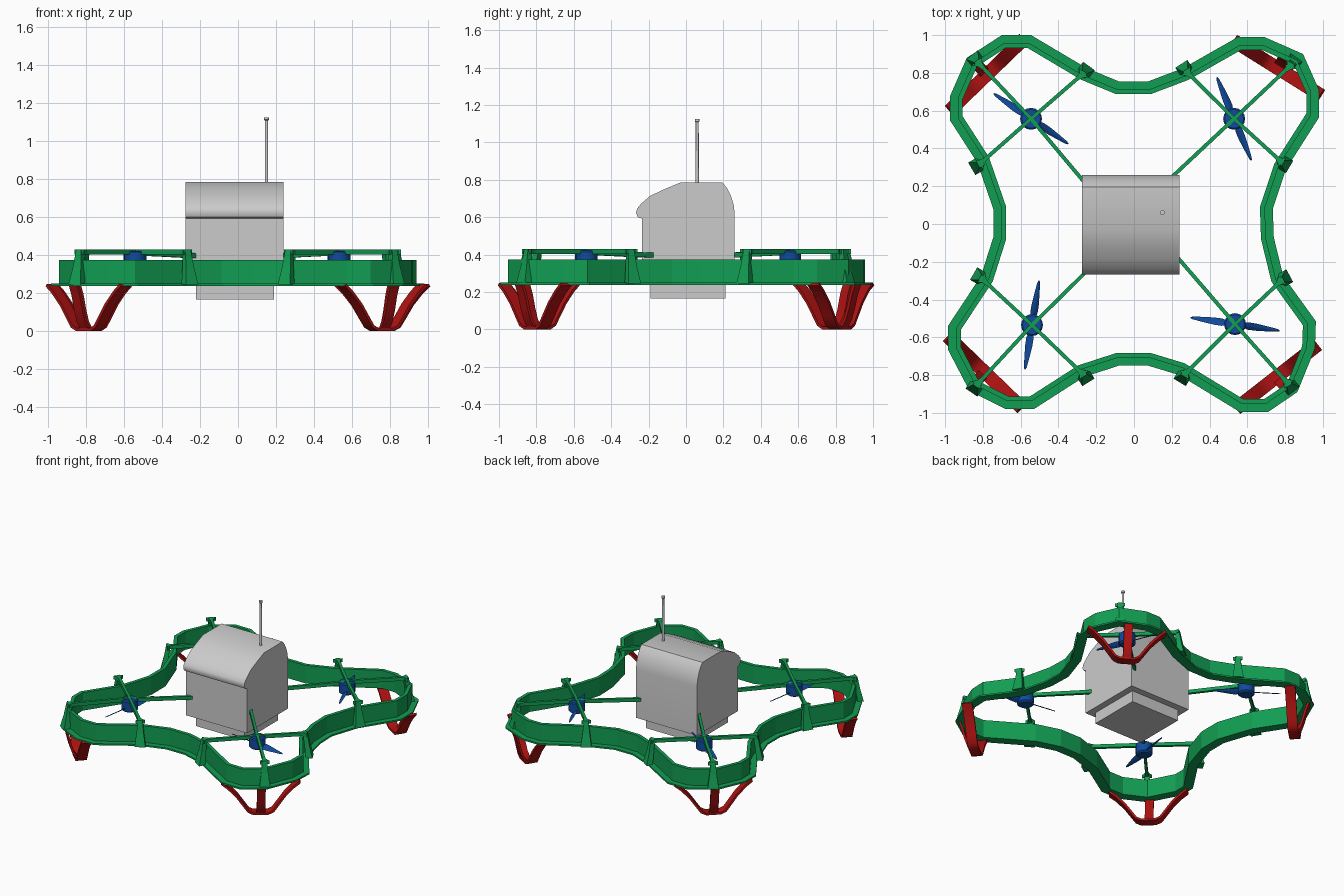
import bpy, bmesh, math
from mathutils import Vector

if "Cube" in bpy.data.objects:
    bpy.data.objects.remove(bpy.data.objects["Cube"])


def material(name, rgb):
    m = bpy.data.materials.new(name)
    m.diffuse_color = (*rgb, 1)
    m.use_nodes = True
    m.node_tree.nodes["Principled BSDF"].inputs["Base Color"].default_value = m.diffuse_color
    return m


GREEN = material("green", (0.006, 0.34, 0.085))
RED = material("red", (0.42, 0.006, 0.006))
BLUE = material("blue", (0.005, 0.07, 0.34))
GREY = material("light grey", (0.60, 0.60, 0.60))


def loft(name, sections, mat, closed=False, smooth=None):
    """Skin a row of equal-sized cross-sections; cap the ends unless closed."""
    bm = bmesh.new()
    rows = [[bm.verts.new(p) for p in s] for s in sections]
    n = len(rows[0])
    for i in range(len(rows) if closed else len(rows) - 1):
        a, b = rows[i], rows[(i + 1) % len(rows)]
        for j in range(n):
            k = (j + 1) % n
            bm.faces.new((a[j], a[k], b[k], b[j]))
    if not closed:
        bm.faces.new(rows[0])
        bm.faces.new(rows[-1])
    bmesh.ops.recalc_face_normals(bm, faces=bm.faces)
    me = bpy.data.meshes.new(name)
    bm.to_mesh(me)
    bm.free()
    ob = bpy.data.objects.new(name, me)
    bpy.context.collection.objects.link(ob)
    me.materials.append(mat)
    if smooth:
        bpy.ops.object.select_all(action='DESELECT')
        ob.select_set(True)
        bpy.context.view_layer.objects.active = ob
        bpy.ops.object.shade_smooth_by_angle(angle=math.radians(smooth))
    return ob


def lathe(name, x, y, profile, mat, n=16):
    """Turned part from (radius, z) pairs."""
    loft(name, [[(x + r * math.cos(2 * math.pi * i / n), y + r * math.sin(2 * math.pi * i / n), z)
                 for i in range(n)] for r, z in profile], mat, smooth=35)


def box_section(c, side, half_w, half_h):
    """Upright rectangle around a point."""
    up = Vector((0, 0, half_h))
    s = side * half_w
    return [c - s - up, c + s - up, c + s + up, c - s + up]


# Guard ring: L-shaped section swept along the clockwise outline
OUTLINE = [Vector(p) for p in (
    (-.70, 1.0), (-.545, 1.0), (-.25, .825), (-.08, .755), (.075, .755), (.26, .825),
    (.55, .99), (.69, .99), (.895, .90), (.98, .71), (.98, .565), (.805, .29),
    (.735, .08), (.74, -.07), (.79, -.275), (.963, -.515), (.958, -.66), (.865, -.89),
    (.71, -.995), (.56, -.995), (.24, -.80), (.075, -.75), (-.08, -.75), (-.265, -.81),
    (-.53, -.98), (-.68, -.98), (-.87, -.885), (-.985, -.665), (-.985, -.54), (-.81, -.275),
    (-.745, -.07), (-.745, .08), (-.83, .325), (-.975, .55), (-.975, .675), (-.885, .88))]
L_SECTION = ((0, .238), (0, .25), (.042, .25), (.042, .375), (.068, .375), (.068, .238))
N = len(OUTLINE)


def inward(i):
    d = (OUTLINE[(i + 1) % N] - OUTLINE[i % N]).normalized()
    return Vector((d.y, -d.x))


ring = []
for i, p in enumerate(OUTLINE):
    a, b = inward(i - 1), inward(i)
    miter = (a + b) / (1 + a.dot(b))
    ring.append([(*(p + miter * o), z) for o, z in L_SECTION])
loft("guard_ring", ring, GREEN, closed=True)


def ring_normal(p):
    i = min(range(N), key=lambda k: ((OUTLINE[k] + OUTLINE[(k + 1) % N]) / 2 - p).length)
    return -inward(i)


def bracket(p, out):
    """Tapered block that clips a strut onto the ring."""
    side = Vector((-out.y, out.x))

    def quad(d0, d1, w, z):
        return [(*(p + out * d + side * s), z) for d, s in ((d0, -w), (d1, -w), (d1, w), (d0, w))]
    loft("ring_bracket", [quad(0, .045, .038, .245), quad(-.012, .022, .025, .34),
                          quad(-.025, .006, .016, .43)], GREEN)


def strut(a, b, za, zb, flare):
    d = (b - a).normalized()
    side = Vector((-d.y, d.x, 0))
    stops = ((0, .010), (.88, .010), (.95, .016), (1, .034)) if flare else ((0, .010), (1, .010))
    loft("strut", [box_section(Vector((*a.lerp(b, t), za + (zb - za) * t)), side, w, .013)
                   for t, w in stops], GREEN)


def propeller(hub, angle):
    """Two pitched, tapering blades."""
    for turn in (0, math.pi):
        c, s = math.cos(angle + turn), math.sin(angle + turn)
        along, across = Vector((c, s, 0)), Vector((-s, c, 0))
        rows = []
        for r, w, pitch in ((.03, .012, 40), (.07, .024, 36), (.11, .022, 30),
                            (.17, .015, 24), (.225, .008, 18), (.238, .003, 16)):
            q = math.radians(pitch)
            chord = across * math.cos(q) + Vector((0, 0, math.sin(q)))
            thick = along.cross(chord) * .003
            m = Vector((*hub, .36)) + along * r
            rows.append([m - chord * w, m - thick, m + chord * w, m + thick])
        loft("propeller_blade", rows, BLUE)


def leg(centre, angle):
    """Curved hoop with a third strap reaching out to the ring corner."""
    n = Vector((math.cos(angle), math.sin(angle), 0))
    t = Vector((-n.y, n.x, 0))
    c = Vector((*centre, 0))
    half = ((.27, .242), (.225, .205), (.165, .14), (.12, .075), (.085, .025), (.05, .008))

    def strap(name, path, run, side, w):
        rows = []
        for i, (d, z) in enumerate(path):
            d0, z0 = path[max(i - 1, 0)]
            d1, z1 = path[min(i + 1, len(path) - 1)]
            tan = (run * (d1 - d0) + Vector((0, 0, z1 - z0))).normalized()
            th = tan.cross(side) * .008
            m = c + run * d + Vector((0, 0, z))
            rows.append([m - side * w - th, m + side * w - th, m + side * w + th, m - side * w + th])
        loft(name, rows, RED, smooth=30)
    strap("leg_hoop", [(-d, z) for d, z in half] + list(half[::-1]), t, n, .036)
    strap("leg_outer_strap", [(-.02, .008), (.02, .012), (.045, .05), (.065, .11),
                              (.085, .19), (.105, .242)], n, t, .03)


# Corner units: motor, three ring struts, body strut, propeller angle, leg centre, leg angle
CORNERS = (
    ((-.545, .557), ((-.83, .86), (-.265, .80), (-.82, .315)), (-.22, .17), -34, (-.78, .79), 134),
    ((.53, .557), ((.835, .845), (.275, .81), (.785, .325)), (.17, .22), -67.5, (.76, .825), 58),
    ((.535, -.53), ((.82, -.85), (.265, -.80), (.785, -.295)), (.19, -.13), -8.4, (.757, -.808), -52),
    ((-.54, -.535), ((-.835, -.855), (-.265, -.80), (-.81, -.285)), (-.2, -.2), 81, (-.79, -.785), 226))
for hub, ends, inner, spin, foot, turn in CORNERS:
    h = Vector(hub)
    for e in ends:
        e = Vector(e)
        strut(h, e, .417, .417, True)
        bracket(e, ((e - h).normalized() + ring_normal(e)).normalized())
    strut(h, Vector(inner), .412, .395, False)
    lathe("motor", *hub, ((.045, .335), (.058, .345), (.058, .415), (.05, .422)), BLUE)
    propeller(hub, math.radians(spin))
    leg(foot, math.radians(turn))

# Body: side profile (y, z) extruded across x
BODY = ((-.235, .25), (-.235, .592), (-.258, .60), (-.267, .622), (-.262, .645), (-.24, .672),
        (-.19, .715), (-.11, .752), (-.03, .785), (.195, .785), (.218, .757), (.24, .715),
        (.255, .665), (.26, .62), (.26, .25))
loft("body", [[(x, y, z) for y, z in BODY] for x in (-.275, .24)], GREY, smooth=35)

# Smaller box under the body
loft("belly_box", [[(-.22, -.19, z), (.19, -.19, z), (.19, .21, z), (-.22, .21, z)]
                   for z in (.165, .27)], GREY)

# Antenna with a wider tip
lathe("antenna", .15, .06, ((.009, .77), (.008, 1.108), (.013, 1.112), (.013, 1.125)), GREY, 12)
